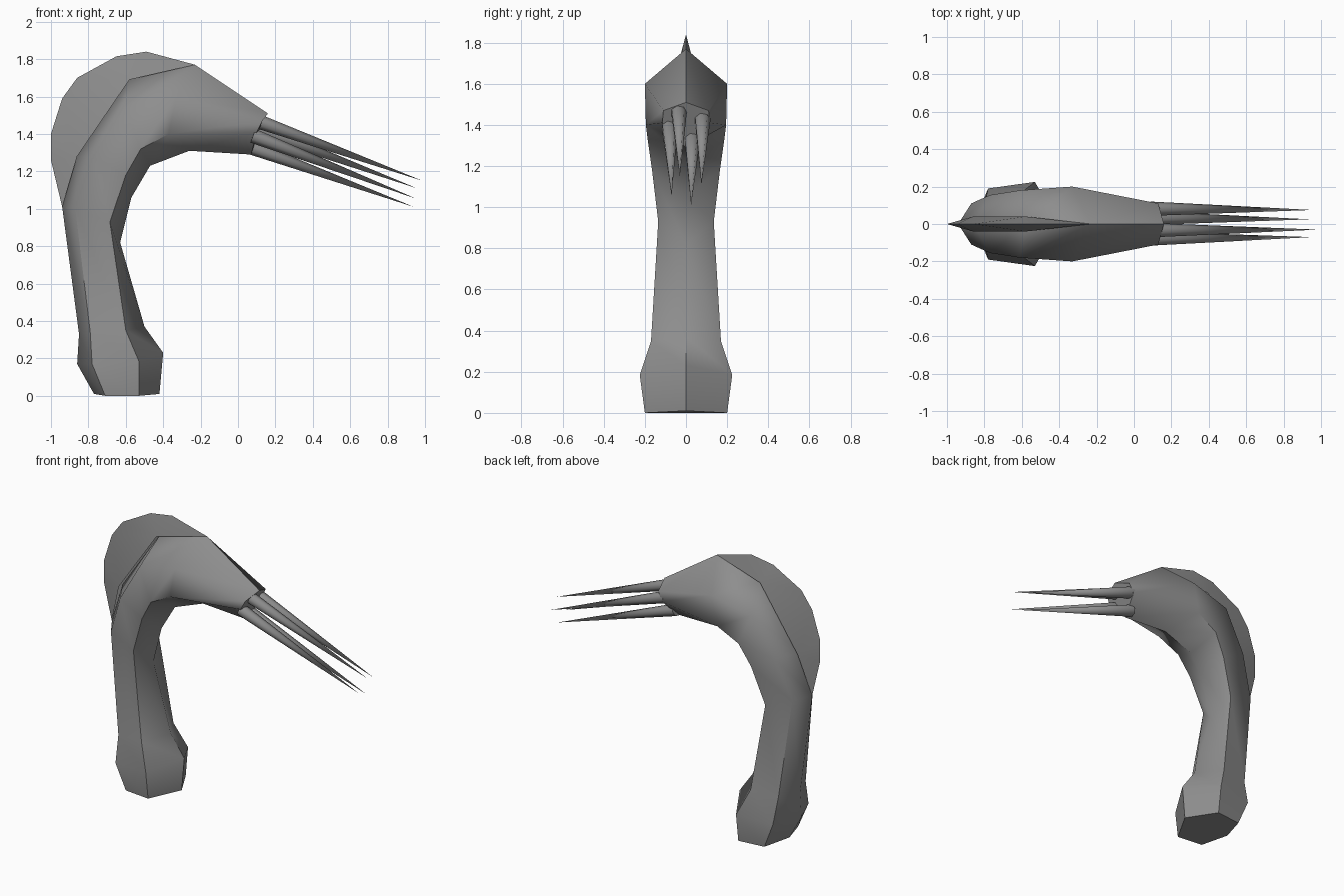
import bpy, bmesh, math
from mathutils import Vector

cube = bpy.data.objects.get("Cube")
if cube:
    bpy.data.objects.remove(cube, do_unlink=True)

grey = bpy.data.materials.new("plain grey")
colour = (0.27, 0.27, 0.27, 1)
grey.diffuse_color = colour
grey.use_nodes = True
grey.node_tree.nodes["Principled BSDF"].inputs["Base Color"].default_value = colour


def finish(name, bm, angle):
    """Turn a bmesh into a shaded, coloured object."""
    bmesh.ops.recalc_face_normals(bm, faces=bm.faces)
    mesh = bpy.data.meshes.new(name)
    bm.to_mesh(mesh)
    bm.free()
    mesh.materials.append(grey)
    obj = bpy.data.objects.new(name, mesh)
    bpy.context.collection.objects.link(obj)
    bpy.ops.object.select_all(action='DESELECT')
    obj.select_set(True)
    bpy.context.view_layer.objects.active = obj
    bpy.ops.object.shade_smooth_by_angle(angle=math.radians(angle))
    return obj


def loft(bm, rings):
    """Bridge closed rings of equal length and cap both ends."""
    loops = [[bm.verts.new(p) for p in ring] for ring in rings]
    n = len(loops[0])
    for a, b in zip(loops, loops[1:]):
        for i in range(n):
            j = (i + 1) % n
            bm.faces.new((a[i], a[j], b[j], b[i]))
    bm.faces.new(loops[0])
    bm.faces.new(loops[-1])


# Curved body: hexagonal sections given as
# outer ridge (x, z), outer side (x, y, z), inner side (x, y, z), inner ridge (x, z)
sections = [
    ((-.77, .01), (-.71, .18, .00), (-.53, .20, .00), (-.42, .01)),
    ((-.86, .17), (-.78, .19, .17), (-.53, .225, .185), (-.40, .23)),
    ((-.85, .33), (-.79, .145, .34), (-.60, .17, .35), (-.50, .37)),
    ((-.94, 1.01), (-.87, .11, 1.00), (-.685, .135, .93), (-.63, .82)),
    ((-.86, 1.28), (-.77, .155, 1.27), (-.60, .165, 1.18), (-.57, 1.06)),
    ((-.58, 1.69), (-.61, .18, 1.53), (-.52, .185, 1.32), (-.47, 1.23)),
    ((-.23, 1.77), (-.33, .20, 1.60), (-.37, .195, 1.40), (-.26, 1.31)),
    ((.16, 1.51), (.13, .11, 1.47), (.10, .115, 1.41), (.07, 1.29)),
]
rings = []
for (ox, oz), s, t, (ix, iz) in sections:
    rings.append([(ox, 0, oz), s, t, (ix, 0, iz),
                  (t[0], -t[1], t[2]), (s[0], -s[1], s[2])])
bm = bmesh.new()
loft(bm, rings)
# Keep the inner side edges and the two ends crisp
bm.normal_update()
for e in bm.edges:
    if len(e.link_faces) == 2 and any(len(f.verts) == 6 for f in e.link_faces):
        e.smooth = False
finish("curved_body", bm, 56)

# Crest: thin wedge running from the back of the neck to the top of the head
edge = [(-.94, 1.01), (-1.0, 1.26), (-1.0, 1.40), (-.94, 1.59),
        (-.86, 1.70), (-.65, 1.815), (-.49, 1.84), (-.23, 1.77)]
base = [(-.94, 1.01), (-.86, 1.28), (-.58, 1.69), (-.23, 1.77)]
half = [0, .04, .04, 0]
bm = bmesh.new()
rim = [bm.verts.new((x, 0, z)) for x, z in edge]
for side in (1, -1):
    lower, upper = [bm.verts.new((x, side * h, z))
                    for (x, z), h in zip(base, half)][1:3]
    for a, b in zip(rim[:4], rim[1:4]):
        bm.faces.new((a, b, lower))
    bm.faces.new((rim[3], upper, lower))
    for a, b in zip(rim[3:], rim[4:]):
        bm.faces.new((a, b, upper))
finish("crest", bm, 40)

# Four long spikes at the end of the head: base centre, tip
spikes = {
    "spike_upper_right": ((.10, -.035, 1.47), (.985, -.03, 1.15)),
    "spike_upper_left": ((.09, .08, 1.43), (.955, .075, 1.11)),
    "spike_lower_right": ((.08, -.08, 1.39), (.95, -.07, 1.055)),
    "spike_lower_left": ((.05, .03, 1.335), (.94, .025, 1.01)),
}
for name, (start, tip) in spikes.items():
    start, tip = Vector(start), Vector(tip)
    axis = tip - start
    bm = bmesh.new()
    bmesh.ops.create_cone(bm, cap_ends=True, segments=7, radius1=.04,
                          radius2=0, depth=axis.length)
    bmesh.ops.remove_doubles(bm, verts=bm.verts, dist=1e-5)
    spin = Vector((0, 0, 1)).rotation_difference(axis).to_matrix()
    for v in bm.verts:
        v.co = spin @ v.co + (start + tip) / 2
    finish(name, bm, 60)
